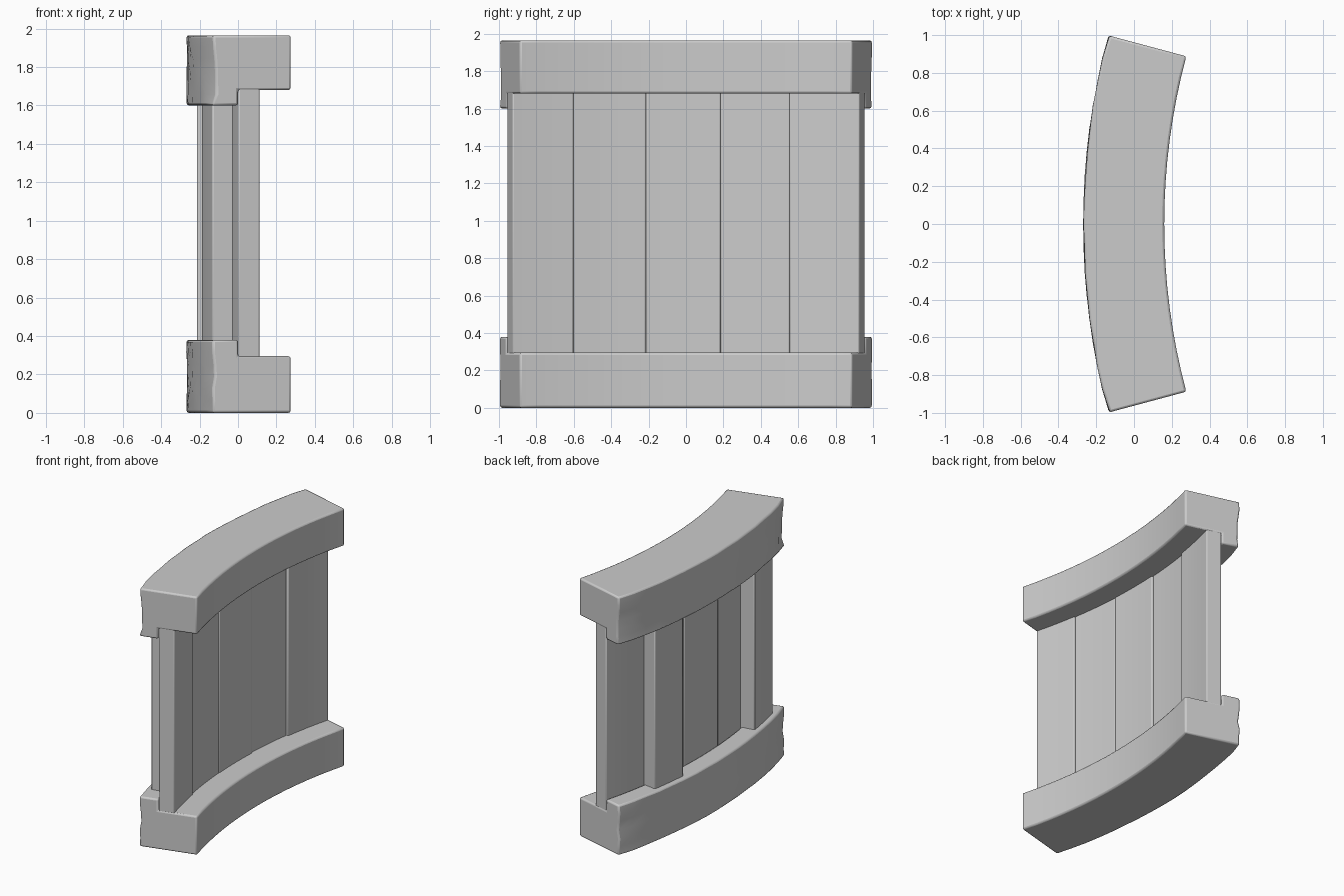
import bpy, bmesh, math, random
from mathutils import Vector

random.seed(4)
if "Cube" in bpy.data.objects:
    bpy.data.objects.remove(bpy.data.objects["Cube"], do_unlink=True)

CENTRE_X = 3.59      # centre of the wall's curve
OUTER = 3.86         # radius of the convex side
HALF_ANGLE = math.radians(15)

grey = bpy.data.materials.new("plain_grey")
grey.use_nodes = True
colour = (0.6, 0.6, 0.6, 1)
grey.diffuse_color = colour
grey.node_tree.nodes["Principled BSDF"].inputs["Base Color"].default_value = colour


def polar(r, a, z):
    return Vector((CENTRE_X - r * math.cos(a), r * math.sin(a), z))


def arc_sweep(name, profile, a0, a1, segments, bevel, wobble=0.0, ragged=0.0):
    """Sweep a closed (radius, height) profile around the wall's curve."""
    bm = bmesh.new()
    rings = []
    for i in range(segments + 1):
        a = a0 + (a1 - a0) * i / segments
        end = i in (0, segments)
        ring = []
        for r, z in profile:
            dr = random.uniform(-wobble, 0) if r == OUTER else 0
            if end and r == OUTER:
                dr -= random.uniform(0, ragged)
            ring.append(bm.verts.new(polar(r + dr, a, z)))
        rings.append(ring)
    n = len(profile)
    for low, high in zip(rings, rings[1:]):
        for j in range(n):
            k = (j + 1) % n
            bm.faces.new((low[j], low[k], high[k], high[j]))
    bm.faces.new(rings[0])
    bm.faces.new(rings[-1])
    bmesh.ops.recalc_face_normals(bm, faces=bm.faces)
    mesh = bpy.data.meshes.new(name)
    bm.to_mesh(mesh)
    bm.free()
    mesh.materials.append(grey)
    obj = bpy.data.objects.new(name, mesh)
    bpy.context.collection.objects.link(obj)

    # Worn edges
    mod = obj.modifiers.new("worn_edges", "BEVEL")
    mod.width = bevel
    mod.segments = 2
    mod.limit_method = "ANGLE"
    mod.angle_limit = math.radians(50)
    bpy.ops.object.select_all(action="DESELECT")
    obj.select_set(True)
    bpy.context.view_layer.objects.active = obj
    bpy.ops.object.shade_smooth_by_angle(angle=math.radians(40))
    return obj


def beam_profile(base, lip, inner):
    """Stepped beam section: the convex half is deeper than the concave half."""
    outer_side = [(OUTER, lip + (base - lip) * t / 6) for t in range(7)]
    return outer_side + [(3.43, base), (3.43, inner), (3.715, inner), (3.715, lip)]


# Curved bottom and top beams
for name, base, lip, inner in (("bottom_beam", 0.0, 0.38, 0.295),
                               ("top_beam", 1.965, 1.6, 1.68)):
    arc_sweep(name, beam_profile(base, lip, inner), -HALF_ANGLE, HALF_ANGLE,
              16, 0.012, wobble=0.006, ragged=0.022)


def upright(name, y0, y1, r_in, r_out, segments=4):
    section = [(r_in, 0.2), (r_out, 0.2), (r_out, 1.75), (r_in, 1.75)]
    a0, a1 = (math.asin(y / 3.71) for y in (y0, y1))
    return arc_sweep(name, section, a0, a1, segments, 0.008)


# Thin planks side by side, faces slightly uneven
edges = [-0.955, -0.62, -0.22, 0.19, 0.57, 0.955]
faces = [3.598, 3.606, 3.603, 3.612, 3.598]
for i, r_in in enumerate(faces):
    upright(f"plank_{i + 1}", edges[i], edges[i + 1], r_in, 3.713 - 0.004 * (i % 2))

# Thick battens on the convex side
upright("batten_right", -0.83, -0.54, 3.65, 3.82)
upright("batten_left", 0.33, 0.61, 3.65, 3.82)
